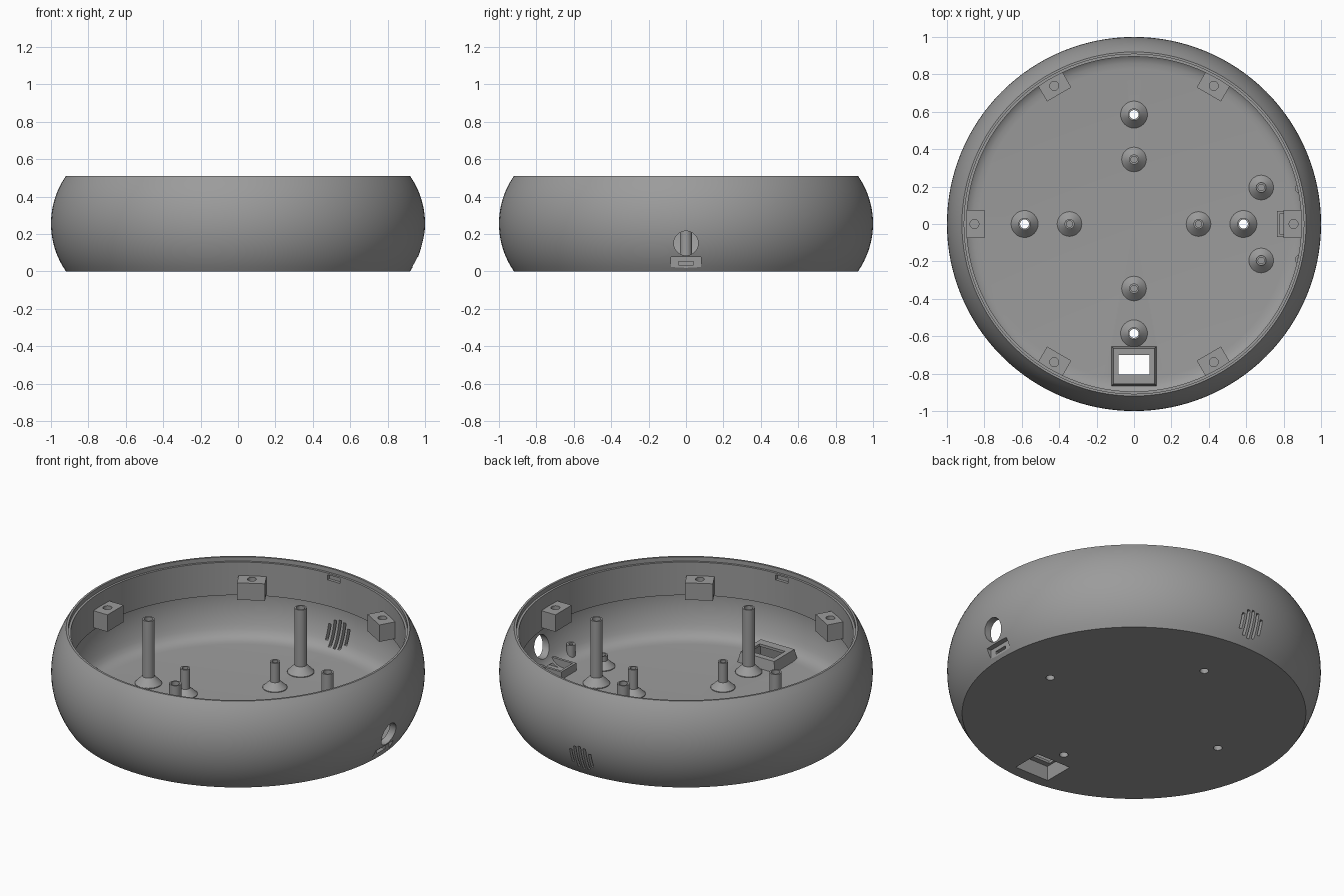
import bpy, bmesh, math
from mathutils import Matrix, Vector

if "Cube" in bpy.data.objects:
    bpy.data.objects.remove(bpy.data.objects["Cube"])

grey = bpy.data.materials.new("mid grey plastic")
grey.diffuse_color = (0.33, 0.33, 0.33, 1)
grey.use_nodes = True
grey.node_tree.nodes["Principled BSDF"].inputs["Base Color"].default_value = grey.diffuse_color


def add(name, bm, loc=(0, 0, 0)):
    bmesh.ops.remove_doubles(bm, verts=bm.verts[:], dist=1e-5)
    bmesh.ops.recalc_face_normals(bm, faces=bm.faces[:])
    me = bpy.data.meshes.new(name)
    bm.to_mesh(me)
    bm.free()
    me.materials.append(grey)
    ob = bpy.data.objects.new(name, me)
    ob.location = loc
    bpy.context.scene.collection.objects.link(ob)
    return ob


def lathe(name, profile, seg, loc=(0, 0, 0)):
    """Revolve a closed (radius, z) outline about z."""
    bm = bmesh.new()
    rings = []
    for i in range(seg):
        a = 2 * math.pi * i / seg
        rings.append([bm.verts.new((r * math.cos(a), r * math.sin(a), z)) for r, z in profile])
    n = len(profile)
    for i in range(seg):
        p, q = rings[i], rings[(i + 1) % seg]
        for j in range(n):
            k = (j + 1) % n
            if profile[j][0] == 0 and profile[k][0] == 0:
                continue
            if profile[j][0] == 0:
                bm.faces.new((p[j], q[k], p[k]))
            elif profile[k][0] == 0:
                bm.faces.new((p[j], q[j], p[k]))
            else:
                bm.faces.new((p[j], q[j], q[k], p[k]))
    return add(name, bm, loc)


def box(name, x0, x1, y0, y1, z0, z1, inset=0):
    """Box whose top can be inset to make a tapered block."""
    bm = bmesh.new()
    bmesh.ops.create_cube(bm, size=1)
    for v in bm.verts:
        s = inset if v.co.z > 0 else 0
        v.co = Vector((x0 + s if v.co.x < 0 else x1 - s,
                       y0 + s if v.co.y < 0 else y1 - s,
                       z0 if v.co.z < 0 else z1))
    return add(name, bm)


def rod(name, r, depth, loc, axis='Z', seg=32):
    bm = bmesh.new()
    m = Matrix.Translation(loc)
    if axis == 'X':
        m = m @ Matrix.Rotation(math.pi / 2, 4, 'Y')
    bmesh.ops.create_cone(bm, cap_ends=True, segments=seg, radius1=r, radius2=r, depth=depth, matrix=m)
    return add(name, bm)


def carve(ob, cutters, op='DIFFERENCE'):
    for c in cutters:
        m = ob.modifiers.new("cut", 'BOOLEAN')
        m.operation, m.object, m.solver = op, c, 'EXACT'
    bpy.context.view_layer.update()
    dg = bpy.context.evaluated_depsgraph_get()
    me = bpy.data.meshes.new_from_object(ob.evaluated_get(dg))
    ob.modifiers.clear()
    ob.data = me
    for c in cutters:
        bpy.data.objects.remove(c)


# Bulged shell with flat floor, thicker upper band and rim step
H, CX, R = 0.51, 0.554, 0.446


def arc(z, r):
    return CX + math.sqrt(r * r - (z - H / 2) ** 2)


outer = [(arc(H * i / 20, R), H * i / 20) for i in range(21)]
inner = [(arc(z, R - 0.04), z) for z in [0.29 - 0.21 * i / 9 for i in range(10)]]
profile = ([(0, 0)] + outer + [(0.908, H), (0.908, 0.485), (0.895, 0.485), (0.895, 0.29)]
           + inner + [(0.905, 0.056), (0.885, 0.041), (0.86, 0.033), (0.83, 0.03), (0, 0.03)])
shell = lathe("shell", profile, 128)

# Raised power socket frame on the floor
carve(shell, [box("socket_frame", -0.125, 0.125, -0.87, -0.65, 0.01, 0.09, 0.015)], 'UNION')

cutters = [
    box("socket_recess", -0.115, 0.115, -0.855, -0.665, -0.02, 0.075, 0.018),
    box("socket_opening", -0.083, 0.083, -0.805, -0.70, 0.0, 0.2),
    rod("cable_hole", 0.065, 0.3, (0.95, 0, 0.15), 'X', 48),
    box("port_pocket", 0.932, 1.1, -0.08, 0.08, 0.008, 0.076),
    box("port_slot", 0.86, 1.1, -0.04, 0.04, 0.034, 0.052),
]
# Speaker grille slots in the back wall
for i in range(-2, 3):
    h = math.sqrt(0.075 ** 2 - (i * 0.031) ** 2)
    cutters.append(box("grille_slot", i * 0.031 - 0.008, i * 0.031 + 0.008, 0.895, 1.1, 0.118 - h, 0.118 + h))
# Screw holes through the floor
TALL = [(0.585, 0), (-0.585, 0), (0, 0.585), (0, -0.585)]
for x, y in TALL:
    cutters.append(rod("screw_hole", 0.024, 0.2, (x, y, 0)))
# Lid catches in the rim
for s in (-1, 1):
    y0, y1 = sorted((s * 0.88, s * 0.912))
    cutters.append(box("rim_catch", -0.04, 0.04, y0, y1, 0.445, 0.475))
carve(shell, cutters)


# Tubular posts with flared feet
def post(name, x, y, top, r, hole, foot, hole_z, foot_top):
    if hole_z <= 0.03:
        prof = [(hole, 0.025), (foot, 0.025), (foot, 0.034), (r, foot_top), (r, top), (hole, top)]
    else:
        prof = [(0, 0.025), (foot, 0.025), (foot, 0.034), (r, foot_top), (r, top),
                (hole, top), (hole, hole_z), (0, hole_z)]
    lathe(name, prof, 32, (x, y, 0))


for x, y in TALL:
    post("tall_post", x, y, 0.41, 0.033, 0.024, 0.072, 0.025, 0.075)
for x, y in [(0.345, 0), (-0.345, 0), (0, 0.345), (0, -0.345)]:
    post("short_post", x, y, 0.185, 0.027, 0.017, 0.066, 0.08, 0.07)
for s in (-1, 1):
    post("board_post", 0.68, s * 0.195, 0.10, 0.027, 0.017, 0.066, 0.06, 0.07)
    post("wall_pin", 0.885, s * 0.19, 0.11, 0.024, 0.012, 0.024, 0.08, 0.04)

# Six lid screw lugs around the wall
lug = box("lid_lug", 0.80, 0.912, -0.075, 0.075, 0.305, 0.405)
carve(lug, [rod("lug_hole", 0.024, 0.16, (0.853, 0, 0.42))])
for i in range(1, 6):
    d = bpy.data.objects.new("lid_lug", lug.data)
    d.rotation_euler.z = i * math.pi / 3
    bpy.context.scene.collection.objects.link(d)

# Small tray holding the port board
box("port_tray_stop", 0.765, 0.78, -0.07, 0.07, 0.025, 0.075)
for s in (-1, 1):
    y0, y1 = sorted((s * 0.055, s * 0.07))
    box("port_tray_side", 0.77, 0.925, y0, y1, 0.025, 0.075)

# Smooth curved faces, keep edges sharp
bpy.ops.object.select_all(action='DESELECT')
for ob in bpy.context.scene.objects:
    ob.select_set(True)
bpy.context.view_layer.objects.active = shell
bpy.ops.object.shade_smooth_by_angle(angle=math.radians(30))
